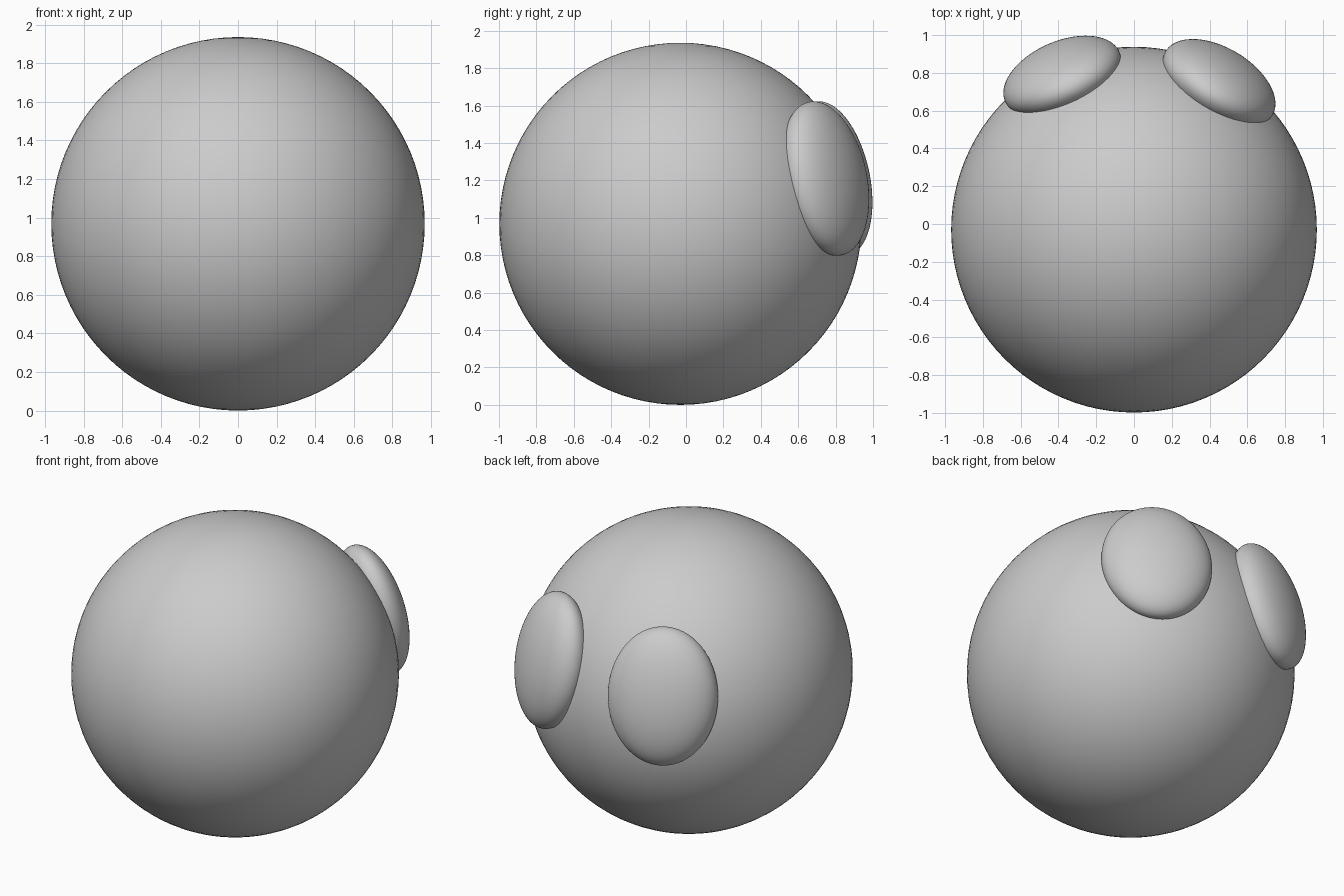
import bpy
from math import radians
from mathutils import Euler

cube = bpy.data.objects.get("Cube")
if cube:
    bpy.data.objects.remove(cube, do_unlink=True)

grey = bpy.data.materials.new("light grey")
grey.use_nodes = True
colour = (0.6, 0.6, 0.6, 1)
grey.diffuse_color = colour
grey.node_tree.nodes["Principled BSDF"].inputs["Base Color"].default_value = colour


def ellipsoid(name, centre, semi_axes, rotation=(0, 0, 0)):
    bpy.ops.mesh.primitive_uv_sphere_add(segments=96, ring_count=48, radius=1, location=centre)
    part = bpy.context.object
    part.name = name
    part.scale = semi_axes
    part.rotation_euler = rotation
    part.data.materials.append(grey)
    bpy.ops.object.shade_smooth()
    return part


# Large round body
ellipsoid("body", (0, -0.03, 0.968), (0.968, 0.968, 0.968))

# Two flattened oval pads, tipped upwards and turned outwards on the back
for name, centre, turn in (("left_pad", (0.45, 0.745, 1.21), -31),
                           ("right_pad", (-0.38, 0.78, 1.21), 23.5)):
    ellipsoid(name, centre, (0.33, 0.17, 0.42), Euler((radians(12), 0, radians(turn))))
